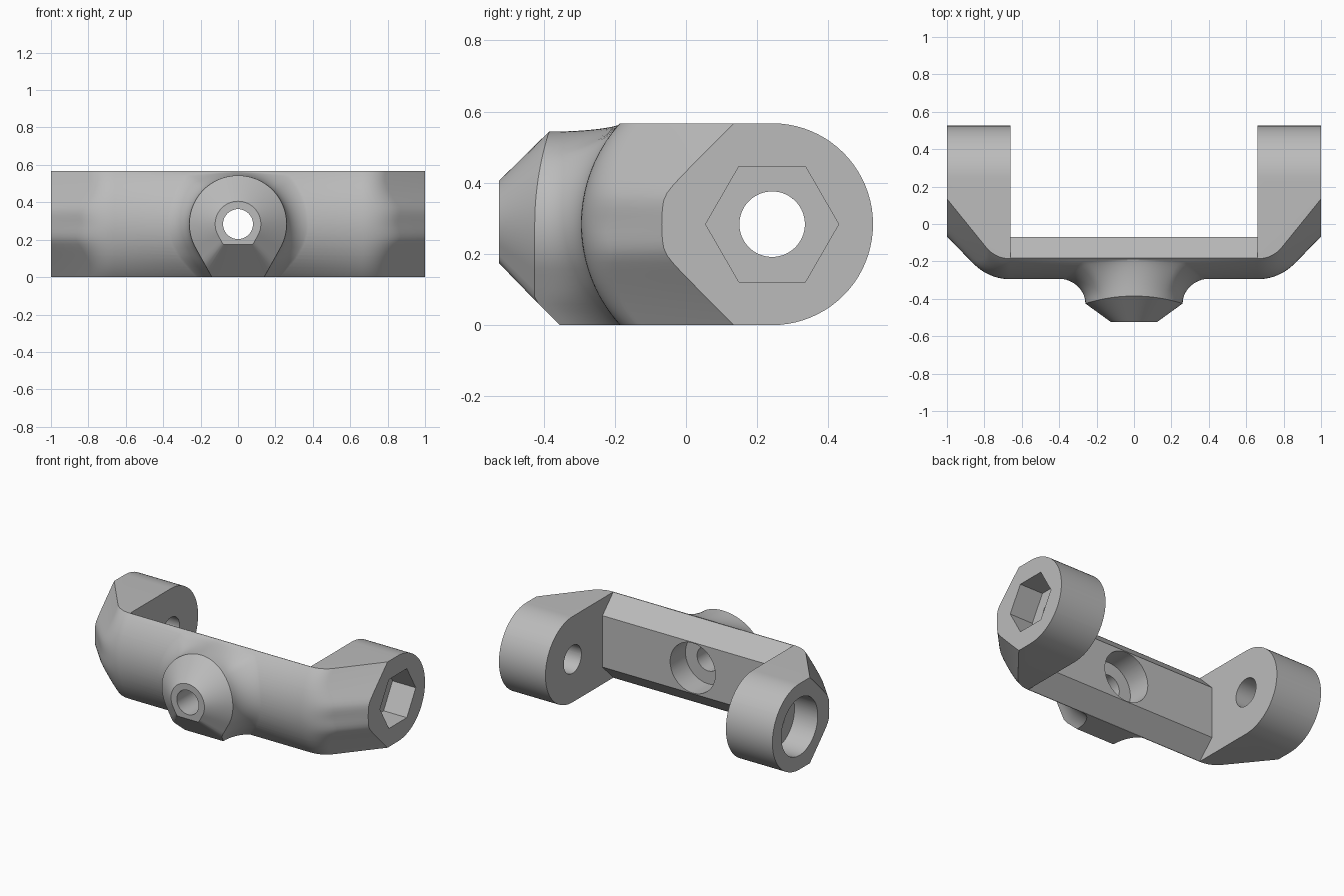
import bpy, bmesh
from math import sin, cos, pi, sqrt, radians, atan2, hypot
from mathutils import Matrix, Vector

if "Cube" in bpy.data.objects:
    bpy.data.objects.remove(bpy.data.objects["Cube"], do_unlink=True)

H = 0.2835          # half height, also the radius of the arm ends
ARM_IN = 0.66       # inner face of the arms
PIVOT_Y = 0.242     # centre of the arm eyes

grey = bpy.data.materials.new("plain grey")
grey.use_nodes = True
grey.diffuse_color = (0.5, 0.5, 0.5, 1)
grey.node_tree.nodes["Principled BSDF"].inputs["Base Color"].default_value = (0.5, 0.5, 0.5, 1)


def make(name, bm):
    bmesh.ops.recalc_face_normals(bm, faces=bm.faces)
    mesh = bpy.data.meshes.new(name)
    bm.to_mesh(mesh)
    bm.free()
    ob = bpy.data.objects.new(name, mesh)
    bpy.context.collection.objects.link(ob)
    mesh.materials.append(grey)
    return ob


def loft(name, rings):
    """Skin closed rings of equal length and cap both ends."""
    bm = bmesh.new()
    rows = [[bm.verts.new(p) for p in ring] for ring in rings]
    n = len(rows[0])
    for a, b in zip(rows, rows[1:]):
        for i in range(n):
            j = (i + 1) % n
            bm.faces.new((a[i], a[j], b[j], b[i]))
    bm.faces.new(rows[0][::-1])
    bm.faces.new(rows[-1])
    return make(name, bm)


def front_y(d):
    """Bowed front of the crossbar at height d from its middle."""
    r = 0.422
    return -0.295 + r - sqrt(r * r - min(abs(d), H) ** 2)


# U-shaped yoke: one plan outline per height
def yoke_ring(d):
    a = abs(d)
    y0 = front_y(d)
    e = a - 0.08
    y1 = -0.07 + 0.5 * (e + sqrt(e * e + 0.0006))
    lean = 1 - 0.19 * a / H
    corner = Vector((1 - (y1 - y0) * lean, y0))
    start = Vector((ARM_IN, y0))
    end = corner + Vector((lean, 1)).normalized() * (corner - start).length
    half = []
    for i in range(13):
        t = i / 12
        half.append((1 - t) ** 2 * start + 2 * t * (1 - t) * corner + t * t * end)
    back = PIVOT_Y + sqrt(max(0, H * H - d * d))
    inner = min(-0.07, -0.07 - (a - 0.17))
    half += [Vector((1, y1)), Vector((1, back)), Vector((ARM_IN, back)),
             Vector((ARM_IN, max(inner, y0 + 0.003)))]
    pts = [(p.x, p.y, d + H) for p in half]
    return pts + [(-x, y, z) for x, y, z in reversed(pts)]


heights = sorted({round(H * sin(pi / 2 * i / 20), 4) for i in range(-20, 21)} | {0.17, -0.17})
yoke = loft("yoke", [yoke_ring(d) for d in heights])

# Tapered boss: a circle with tangents running down to a flat foot
BOSS_R, FOOT = 0.26, 0.14
tangent = radians(-29)
outline = [(BOSS_R * cos(t), BOSS_R * sin(t))
           for t in (tangent + (pi - 2 * tangent) * i / 64 for i in range(65))]
right, left = outline[0], outline[-1]


def between(a, b, n):
    return [(a[0] + (b[0] - a[0]) * i / n, a[1] + (b[1] - a[1]) * i / n) for i in range(1, n)]


foot_r, foot_l = (FOOT, -H), (-FOOT, -H)
outline += between(left, foot_l, 8) + [foot_l] + between(foot_l, foot_r, 6) + [foot_r]
outline += between(foot_r, right, 8)


def rim_y(x, d):
    if d > 0:
        return -0.425 + 0.04 * (d / BOSS_R) ** 2
    return max(-0.425, -0.355 - (d + H))


def flare_ring(t):
    """Concave fillet from the boss rim (t=0) to the crossbar (t=1)."""
    ring = []
    for x, d in outline:
        dx, dz = max(-1, min(1, x / 0.2)), max(0, d / BOSS_R)
        size = hypot(dx, dz)
        if size > 1:
            dx, dz = dx / size, dz / size
        reach = min(0.15, (H - d) / dz) if dz > 0.01 else 0.15
        o = reach * (1 - cos(t * pi / 2))
        px, pd = x + dx * o, d + dz * o
        s = sin(t * pi / 2)
        ring.append((px, (1 - s) * rim_y(x, d) + s * (front_y(pd) + 0.004), pd + H))
    return ring


nose = [(x * 0.47, -0.525, max(d * 0.47, -0.11) + H) for x, d in outline]
rings = [nose] + [flare_ring(i / 10) for i in range(11)]
rings.append([(x * 0.5, -0.2, d * 0.5 + H) for x, d in outline])
boss = loft("boss", rings)


# Drills and sockets
def cutter(name, radius, depth, centre, axis, sides=64, turn=0):
    bm = bmesh.new()
    spin = Matrix.Rotation(pi / 2, 4, axis) @ Matrix.Rotation(turn, 4, "Z")
    bmesh.ops.create_cone(bm, cap_ends=True, segments=sides, radius1=radius, radius2=radius,
                          depth=depth, matrix=Matrix.Translation(centre) @ spin)
    ob = make(name, bm)
    ob.hide_render = True
    return ob


DEEP = 0.17
cutters = [
    cutter("eye_drill", 0.092, 3, (0, PIVOT_Y, H), "Y"),
    cutter("hex_socket_cutter", 0.187, 2 * DEEP, (1, PIVOT_Y, H), "Y", 6),
    cutter("round_socket_cutter", 0.19, 2 * DEEP, (-1, PIVOT_Y, H), "Y"),
    cutter("boss_drill", 0.08, 1.2, (0, -0.4, H), "X"),
    cutter("boss_socket_cutter", 0.165, 0.33, (0, -0.065, H), "X"),
]


def combine(target, tool, operation):
    mod = target.modifiers.new(tool.name, "BOOLEAN")
    mod.operation, mod.object, mod.solver = operation, tool, "EXACT"
    bpy.context.view_layer.objects.active = target
    bpy.ops.object.modifier_apply(modifier=mod.name)
    bpy.data.objects.remove(tool, do_unlink=True)


combine(yoke, boss, "UNION")
for tool in cutters:
    combine(yoke, tool, "DIFFERENCE")

bpy.ops.object.select_all(action="DESELECT")
yoke.select_set(True)
bpy.context.view_layer.objects.active = yoke
bpy.ops.object.shade_smooth_by_angle(angle=radians(28))
